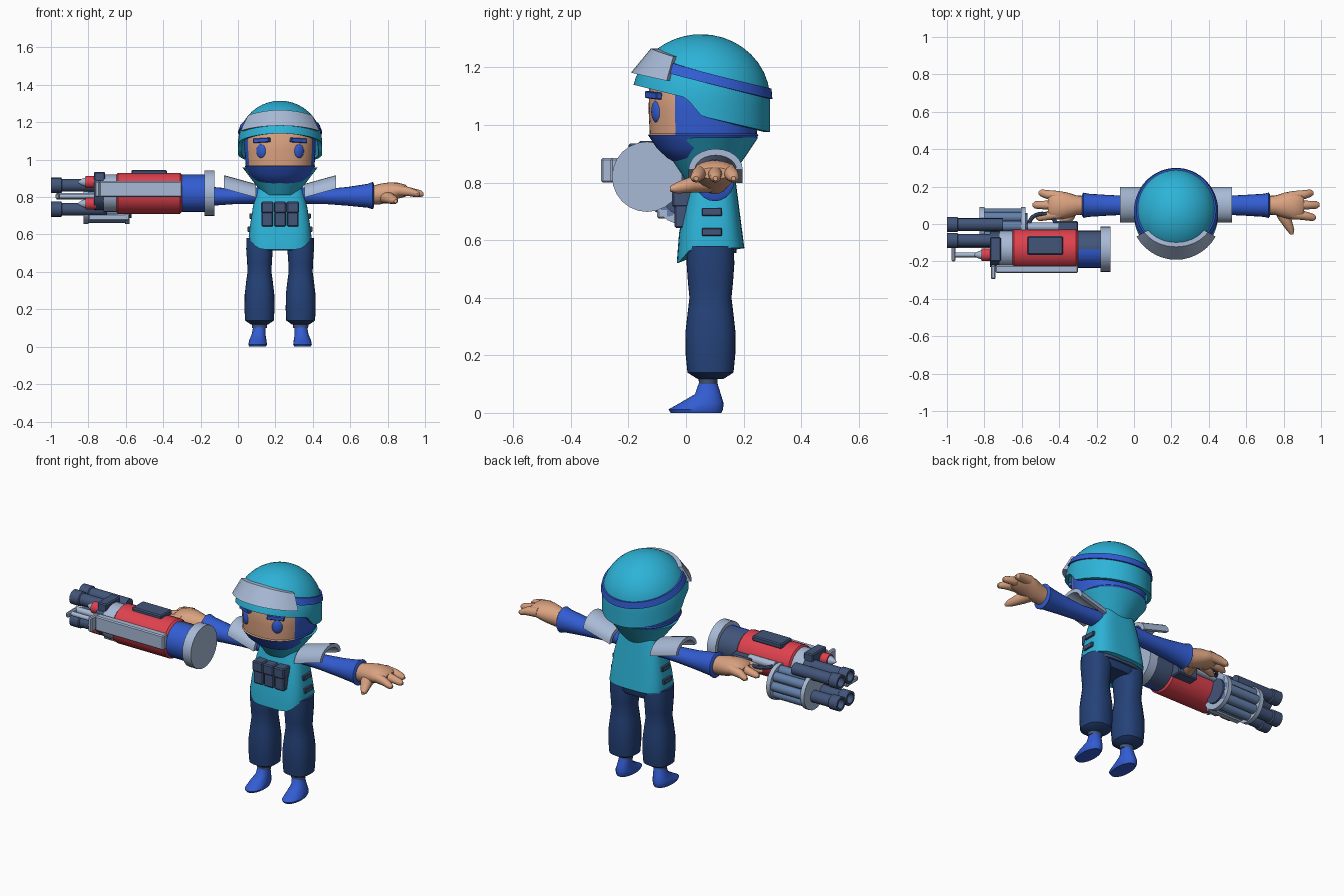
import bpy, bmesh
from math import sin, cos, pi, sqrt, radians
from mathutils import Vector, Matrix

old = bpy.data.objects.get("Cube")
if old:
    bpy.data.objects.remove(old, do_unlink=True)


def material(name, r, g, b):
    m = bpy.data.materials.new(name)
    m.use_nodes = True
    m.diffuse_color = (r, g, b, 1)
    m.node_tree.nodes["Principled BSDF"].inputs["Base Color"].default_value = (r, g, b, 1)
    return m


TEAL = material("teal", .026, .45, .68)
BLUE = material("blue", .032, .107, .64)
NAVY = material("navy", .018, .054, .19)
SLATE = material("slate", .055, .09, .19)
STEEL = material("steel", .127, .216, .40)
GREY = material("pale grey", .39, .49, .67)
RED = material("red", .73, .053, .076)
SKIN = material("skin", .70, .36, .216)
CX = .225  # centre line of the figure


def finish(name, bm, mats, rule=None, smooth=40):
    bmesh.ops.recalc_face_normals(bm, faces=bm.faces)
    if rule:
        for f in bm.faces:
            f.material_index = int(rule(f.calc_center_median()))
    me = bpy.data.meshes.new(name)
    bm.to_mesh(me)
    bm.free()
    ob = bpy.data.objects.new(name, me)
    bpy.context.collection.objects.link(ob)
    for m in mats if isinstance(mats, tuple) else (mats,):
        me.materials.append(m)
    bpy.ops.object.select_all(action='DESELECT')
    ob.select_set(True)
    bpy.context.view_layer.objects.active = ob
    if smooth:
        bpy.ops.object.shade_smooth_by_angle(angle=radians(smooth))
    return ob


def skin_rings(name, rings, mats, loop=False, rule=None, smooth=40):
    """Bridge closed rings of points into one solid."""
    bm = bmesh.new()
    vs = [[bm.verts.new(p) for p in ring] for ring in rings]
    n = len(vs[0])
    for a, b in zip(vs, vs[1:] + vs[:1] if loop else vs[1:]):
        for i in range(n):
            j = (i + 1) % n
            bm.faces.new((a[i], a[j], b[j], b[i]))
    if not loop:
        bm.faces.new(vs[0])
        bm.faces.new(vs[-1])
    return finish(name, bm, mats, rule, smooth)


def loft(name, axis, secs, mats, n=20, e=2, **kw):
    """Sections (height, centre a, centre b, radius a, radius b) along an axis."""
    rings = []
    for h, ca, cb, ra, rb in secs:
        ring = []
        for i in range(n):
            c, s = cos(2 * pi * i / n), sin(2 * pi * i / n)
            k = (abs(c) ** e + abs(s) ** e) ** (-1 / e)
            a, b = ca + ra * c * k, cb + rb * s * k
            ring.append({'x': (h, a, b), 'y': (a, h, b), 'z': (a, b, h)}[axis])
        rings.append(ring)
    return skin_rings(name, rings, mats, **kw)


def rod(name, x0, x1, y, z, r, mat, n=20, **kw):
    return loft(name, 'x', [(x0, y, z, r, r), (x1, y, z, r, r)], mat, n, **kw)


def box(name, lo, hi, mat, bevel=.006):
    bm = bmesh.new()
    lo, hi = Vector(lo), Vector(hi)
    bmesh.ops.create_cube(bm, size=1, matrix=Matrix.Translation((lo + hi) / 2)
                          @ Matrix.Diagonal((*(hi - lo), 1)))
    if bevel:
        bmesh.ops.bevel(bm, geom=bm.edges[:], offset=bevel, segments=1, affect='EDGES')
    return finish(name, bm, mat, smooth=0)


def ramp(x, pts):
    if x <= pts[0][0]:
        return pts[0][1]
    for (a, p), (b, q) in zip(pts, pts[1:]):
        if x <= b:
            return p + (q - p) * (x - a) / (b - a)
    return pts[-1][1]


def dome(a, z, off=0):
    r = sqrt(1 - min(1, max(0, (z - 1.09) / .225)) ** 2)
    return (CX + (.225 * r + off) * cos(a), .052 + (.24 * r + off) * sin(a), z)


def turn(n):
    return [2 * pi * i / n for i in range(n)]


# Head with skin face opening
loft("head", 'z', [(z, CX, .06, rx, ry) for z, rx, ry in (
    (.86, .08, .08), (.885, .13, .125), (.92, .165, .162), (.965, .188, .192), (.97, .184, .186),
    (1.05, .19, .19), (1.14, .19, .188), (1.22, .15, .15))], (BLUE, SKIN), 48, 2.3,
    rule=lambda c: c.y < -.03 and c.z > .966)

# Helmet shell with a lower edge that dips at the back
edge = [(-.19, 1.14), (0, 1.095), (.055, 1.03), (.293, .975)]


def shell_ring(t, off):
    ring = []
    for a in turn(72):
        zb = ramp(.052 + .24 * sin(a), edge)
        ring.append(dome(a, zb + (1.315 - zb) * sin(t * pi / 2), off))
    return ring


skin_rings("helmet", [shell_ring(t, -.02) for t in (.8, .5, .25, 0)]
           + [shell_ring(t / 12, 0) for t in range(12)] + [shell_ring(.985, 0)], TEAL)


def wrap(name, angles, mid, half, lo, hi, mat, loop):
    rings = []
    for a in angles:
        z = mid(.052 + .24 * sin(a))
        rings.append([dome(a, z - half, lo), dome(a, z - half, hi),
                      dome(a, z + half, hi), dome(a, z + half, lo)])
    skin_rings(name, rings, mat, loop)


wrap("helmet_band", turn(64), lambda y: 1.19 - .25 * (y + .035), .018, -.01, .008, BLUE, True)
wrap("raised_goggles", [radians(208 + 124 * i / 14) for i in range(15)],
     lambda y: 1.19 - .22 * (y + .035), .042, -.01, .024, GREY, False)

# Collar, low under the chin
rings = []
for t, off in ((0, 0), (.5, 0), (1, 0), (1, -.014), (.3, -.014)):
    ring = []
    for a in turn(48):
        z = .81 + t * (ramp(sin(a), [(-1, .875), (-.35, .957)]) - .81)
        r = .088 + .112 * (z - .81) / .147 + off
        ring.append((CX + r * cos(a), .075 + .88 * r * sin(a), z))
    rings.append(ring)
skin_rings("collar", rings, TEAL)

# Torso vest with a lower front flap
rings = []
for t in (0, .06, .3, .6, .9, 1):
    ring = []
    for a in turn(40):
        k = (abs(cos(a)) ** 3.4 + abs(sin(a)) ** 3.4) ** (-1 / 3.4)
        zb = ramp(sin(a) * k, [(-.95, .52), (-.6, .572)])
        z = zb + t * (.865 - zb)
        w = ramp(z, [(.52, .165), (.6, .168), (.8, .137), (.865, .11)])
        f = ramp(z, [(.52, -.032), (.62, -.025), (.865, .025)])
        b = ramp(z, [(.57, .203), (.865, .165)])
        ring.append((CX + w * k * cos(a), (f + b) / 2 + (b - f) / 2 * k * sin(a), z))
    rings.append(ring)
skin_rings("vest", rings, TEAL)
loft("hips", 'z', [(.515, CX, .085, .13, .07), (.54, CX, .085, .165, .08), (.6, CX, .085, .155, .08)],
     NAVY, 28, 3)
loft("belt", 'z', [(.555, CX, .086, .162, .09), (.58, CX, .086, .162, .09)], SLATE, 28, 3.4)

# Chest pouches
for i in (-1, 0, 1):
    x = CX + i * .068
    box("pouch", (x - .031, -.04, .642), (x + .031, .03, .755), SLATE)
    box("pouch_lid", (x - .033, -.048, .715), (x + .033, .03, .775), SLATE)

# Paired parts
for s in (-1, 1):
    def X(d):
        return CX + s * d

    # Eyes and brows
    bm = bmesh.new()
    bmesh.ops.create_uvsphere(bm, u_segments=20, v_segments=12, radius=1,
                              matrix=Matrix.Translation((X(.1), -.101, 1.047))
                              @ Matrix.Rotation(s * .5, 4, 'Z') @ Matrix.Diagonal((.03, .016, .04, 1)))
    finish("eye", bm, BLUE)
    brow = box("brow", (-.047, -.012, -.012), (.047, .012, .012), BLUE, .003)
    brow.location, brow.rotation_euler = (X(.098), -.113, 1.103), (0, s * .06, s * .45)

    # Legs and feet
    loft("trouser_leg", 'z', [(z, X(.11), .085, rx, ry) for z, rx, ry in (
        (.118, .045, .045), (.14, .077, .08), (.2, .08, .086), (.28, .079, .087), (.35, .071, .079),
        (.4, .064, .073), (.45, .066, .078), (.52, .071, .083), (.58, .07, .08))], NAVY, 24, 2.5)
    loft("ankle_ring", 'z', [(.1, X(.11), .077, .04, .032), (.13, X(.11), .077, .042, .034)], SLATE)
    loft("foot", 'z', [(z, X(dx), y, rx, ry) for z, dx, y, rx, ry in (
        (0, .12, .035, .044, .088), (.012, .12, .034, .05, .095), (.035, .119, .055, .046, .075),
        (.065, .115, .076, .037, .045), (.11, .11, .077, .033, .03))], BLUE, 24, 2.2)

    # Sleeve and hand
    loft("sleeve", 'x', [(X(d), .1, z, ry, rz) for d, z, ry, rz in (
        (.08, .81, .05, .045), (.25, .803, .05, .041), (.36, .804, .055, .05), (.47, .807, .062, .064),
        (.495, .808, .068, .073), (.502, .808, .058, .063))], BLUE)
    loft("palm", 'x', [(X(d), .1, z, ry, rz) for d, z, ry, rz in (
        (.48, .808, .05, .048), (.53, .815, .052, .055), (.58, .825, .068, .053),
        (.63, .834, .077, .043), (.67, .834, .07, .032), (.685, .832, .055, .02))], SKIN)
    for y0, y1, tip in ((.15, .165, .735), (.1, .102, .768), (.053, .035, .748)):
        loft("finger", 'x', [(X(.62), y0, .836, .026, .03), (X(.69), (y0 + y1) / 2, .829, .024, .024),
                             (X(tip - .015), y1, .818, .02, .018), (X(tip), y1, .814, .008, .008)], SKIN, 12)
    loft("thumb", 'y', [(.09, X(.56), .80, .04, .035), (.03, X(.58), .795, .036, .03),
                        (-.03, X(.61), .782, .022, .02), (-.055, X(.618), .778, .009, .009)], SKIN, 12)

    # Curved shoulder plate, tilted up outwards
    rings = []
    for i in range(13):
        b = pi * i / 12
        ring = []
        for d, base, r in ((.13, .798, .072), (.3, .845, .072), (.3, .845, .094), (.13, .798, .094)):
            ring.append((X(d), .103 + r * cos(b), base + (r - .022) * sin(b)))
        rings.append(ring)
    skin_rings("shoulder_plate", rings, GREY)

    # Side loops on the vest
    for z, d in ((.628, .158), (.698, .148)):
        box("side_strap", (X(d) - .016, .055, z - .014), (X(d) + .016, .125, z + .014), SLATE, .003)

# Weapon body
GY, GZ = -.135, .82
rod("end_cap", -.18, -.125, GY, GZ, .122, GREY, 24)
rod("motor_housing", -.31, -.17, GY, GZ, .1, (BLUE, SLATE), 24, rule=lambda c: c.y > GY + .01)
loft("red_casing", 'x', [(x, GY, GZ, r, r) for x, r in (
    (-.65, .1), (-.642, .11), (-.31, .11), (-.3, .1))], RED, 24)
rod("grey_section", -.72, -.64, GY, GZ, .1, GREY, 24)
rod("front_collar", -.77, -.715, GY, GZ + .005, .095, SLATE, 12)
box("collar_block", (-.77, -.2, .88), (-.71, -.07, .935), SLATE)
box("top_plate", (-.57, -.165, .915), (-.38, -.065, .945), SLATE)
box("side_plate", (-.74, -.262, .8), (-.30, -.22, .885), GREY)
box("side_bracket", (-.765, -.295, .8), (-.74, -.22, .885), GREY)
box("rear_grip", (-.43, -.06, .76), (-.3, .015, .85), SLATE)
box("under_rail", (-.8, -.1, .675), (-.58, -.06, .71), GREY)

# Rotary drum with tubes and rings
DY, DZ = -.012, .757
rod("drum_core", -.82, -.57, DY, DZ, .07, SLATE)
for a in turn(8):
    rod("drum_tube", -.81, -.58, DY + .068 * cos(a), DZ + .068 * sin(a), .027, STEEL, 12)
for x in (-.825, -.605):
    rod("drum_ring", x, x + .025, DY, DZ, .102, GREY, 24)

# Barrels with flared muzzles and dark bores
for y in (-.003, -.088):
    for z in (.863, .735):
        loft("barrel", 'x', [(x, y, z, r, r) for x, r in (
            (-.7, .034), (-.94, .034), (-.945, .041), (-1, .041), (-1, .028), (-.96, .028))], SLATE, 16)
rod("centre_rod", -.97, -.72, -.11, .805, .018, GREY, 10)
rod("front_rod", -.96, -.76, -.165, .805, .013, GREY, 10)
box("rod_hook", (-.975, -.2, .79), (-.955, -.1, .82), GREY)
for z in (.88, .765):
    rod("shell_case", -.815, -.76, -.165, z, .033, RED, 14)
    loft("shell_tip", 'x', [(-.812, -.165, z, .026, .026), (-.835, -.165, z, .018, .018),
                            (-.855, -.165, z, .004, .004)], GREY, 14)

# Carry handle held in the hand
rings = []
for i in range(13):
    a = pi * i / 12
    rings.append([(-.49 + (.07 + .011 * cos(b)) * cos(a), .0 + (.055 + .011 * cos(b)) * sin(a),
                   .84 + .011 * sin(b)) for b in turn(8)])
skin_rings("carry_handle", rings, SLATE)
rod("handle_mount", -.57, -.4, -.015, .84, .022, GREY, 12)
